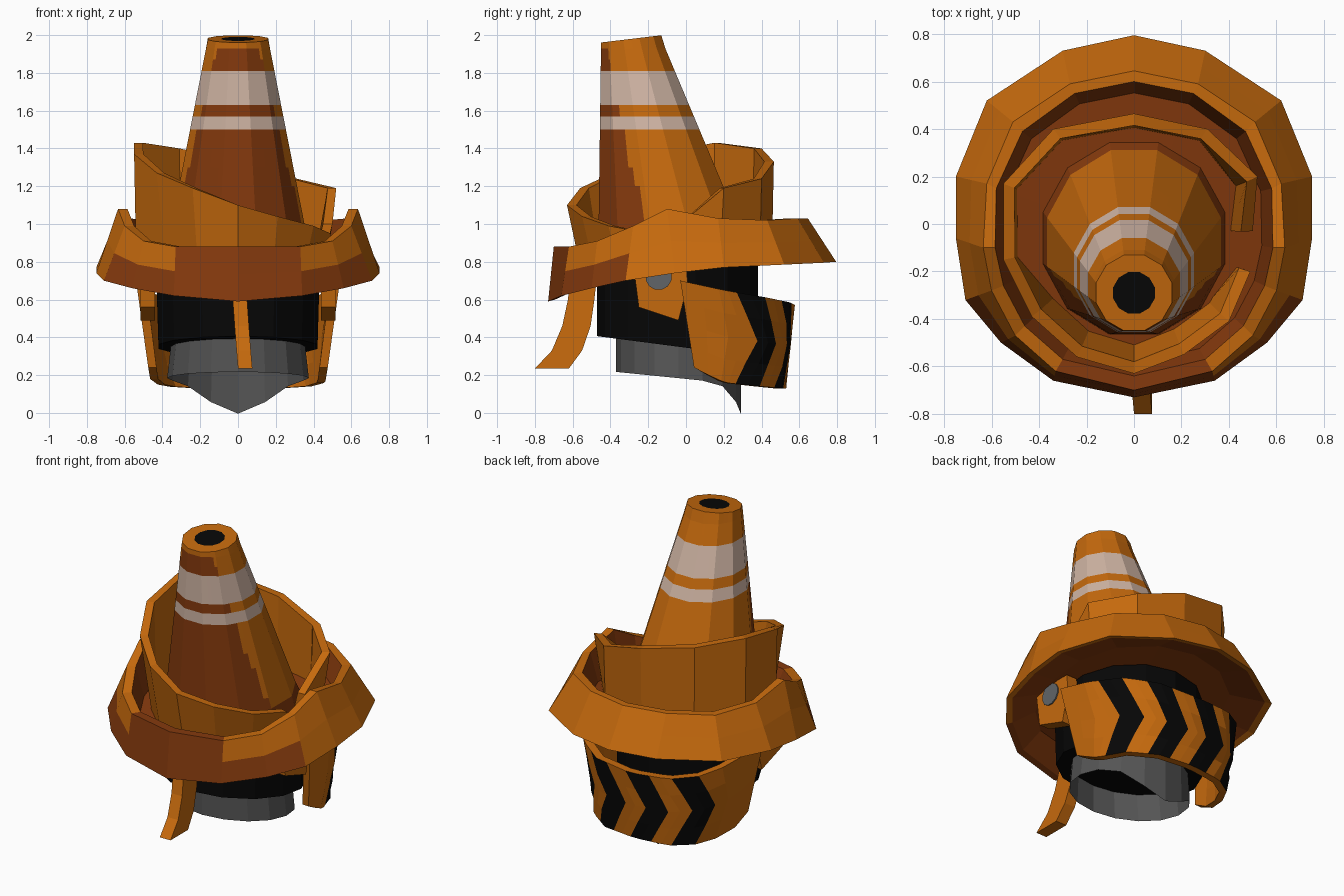
import bpy, bmesh, math
from mathutils import Vector

if "Cube" in bpy.data.objects:
    bpy.data.objects.remove(bpy.data.objects["Cube"])

# Colours
def material(name, rgb):
    m = bpy.data.materials.new(name)
    m.diffuse_color = (*rgb, 1)
    m.use_nodes = True
    m.node_tree.nodes["Principled BSDF"].inputs["Base Color"].default_value = m.diffuse_color
    return m

MATS = [material("orange", (0.56, 0.142, 0.004)),
        material("burnt orange", (0.235, 0.042, 0.004)),
        material("off white", (0.63, 0.46, 0.37)),
        material("black", (0.002, 0.002, 0.002)),
        material("dark grey", (0.09, 0.09, 0.09)),
        material("hinge grey", (0.12, 0.13, 0.14))]
ORANGE, RED, WHITE, BLACK, GREY, HINGE = range(6)


def loft(name, rings, rule, closed=False, caps=(None, None)):
    """Skin equal-length closed rings; rule(i, j, centre) gives the colour."""
    bm = bmesh.new()
    vs = [[bm.verts.new(p) for p in r] for r in rings]
    n, k = len(rings), len(rings[0])
    for i in range(n if closed else n - 1):
        a, b = vs[i], vs[(i + 1) % n]
        for j in range(k):
            f = bm.faces.new((a[j], a[(j + 1) % k], b[(j + 1) % k], b[j]))
            f.material_index = rule(i, j, f.calc_center_median())
    for ring, mat in zip((vs[0], vs[-1]), caps):
        if mat is not None:
            bm.faces.new(ring).material_index = mat
    bmesh.ops.recalc_face_normals(bm, faces=bm.faces)
    me = bpy.data.meshes.new(name)
    bm.to_mesh(me)
    bm.free()
    for m in MATS:
        me.materials.append(m)
    ob = bpy.data.objects.new(name, me)
    bpy.context.collection.objects.link(ob)
    return ob


def mirrored(name, rings, rule, caps):
    for side, s in (("right", 1), ("left", -1)):
        loft(side + "_" + name, [[(s * x, y, z) for x, y, z in r] for r in rings], rule, caps=caps)


def ngon(n, rx, ry, cy, sub=1, turn=0.5):
    """n-sided outline in xy, each side split into sub pieces."""
    pts = [Vector((rx * math.cos(2 * math.pi * (i + turn) / n),
                   cy + ry * math.sin(2 * math.pi * (i + turn) / n))) for i in range(n)]
    return [pts[i].lerp(pts[(i + 1) % n], s / sub) for i in range(n) for s in range(sub)]


def floor_z(y):
    return 0.83 + 0.12 * y


# Traffic cone crown: leaning, with two pale stripes and a darker front
def cone_y(z):
    return -0.05 - 0.24 * (z - 0.8) / 1.18

def cone_ring(z):
    t = (z - 0.8) / 1.18
    return ngon(12, 0.405 - 0.24 * t, 0.43 - 0.265 * t, cone_y(z), 6)

levels = [0.83, 0.93, 1.0, 1.1, 1.2, 1.3, 1.4, 1.5, 1.57, 1.63, 1.81, 1.87, 1.93]
rings = [[(p.x, p.y, z if i else floor_z(p.y) - 0.01) for p in cone_ring(z)]
         for i, z in enumerate(levels)]
top = cone_ring(1.98)
for scale in (1, 0.55):
    rings.append([(p.x * scale, -0.29 + (p.y + 0.29) * scale,
                   1.98 + 0.12 * scale * (p.y + 0.29)) for p in top])

def cone_colour(i, j, c):
    if i >= len(levels) - 1:
        return ORANGE
    if levels[i] in (1.5, 1.63):
        return WHITE
    if i == 0:
        return RED
    off = abs(math.degrees(math.atan2(c.x, cone_y(c.z) - c.y)))
    return RED if off < 72 - 34 * (c.z - 1.0) else ORANGE

loft("cone_crown", rings, cone_colour, caps=(None, BLACK))

# Brim: outer bottom, outer top and inner top corners from front to back
HALF = [((0, -.73, .59), (0, -.70, .88), (0, -.64, .88)),
        ((.34, -.66, .62), (.33, -.62, .88), (.30, -.57, .88)),
        ((.56, -.50, .66), (.50, -.47, .91), (.46, -.43, .91)),
        ((.71, -.32, .70), (.60, -.28, .99), (.55, -.26, .99)),
        ((.75, -.06, .74), (.635, -.10, 1.08), (.585, -.10, 1.08)),
        ((.75, .20, .77), (.62, .17, 1.03), (.58, .15, 1.03)),
        ((.62, .52, .785), (.51, .43, 1.02), (.47, .39, 1.02)),
        ((.30, .73, .795), (.27, .59, 1.03), (.25, .55, 1.03)),
        ((0, .795, .80), (0, .645, 1.03), (0, .60, 1.03))]
FULL = HALF + [tuple((-x, y, z) for x, y, z in s) for s in HALF[-2:0:-1]]

def brim_section(s):
    bot, out, inn = map(Vector, s)
    mid = bot.lerp(out, 0.5)
    fl = Vector((inn.x * 0.92, inn.y * 0.92, floor_z(inn.y)))
    hub = Vector((inn.x * 0.3, inn.y * 0.3 - 0.05, floor_z(inn.y * 0.3)))
    dn = Vector((0, 0, -0.03))
    lip = Vector((bot.x * 0.95, bot.y * 0.95, bot.z + 0.01))
    return [bot, mid, out, inn, fl, hub, hub + dn, fl + dn, lip]

def brim_colour(i, j, c):
    if j == 0:
        return RED if c.y < -0.36 else ORANGE
    if j == 1:
        return RED if c.y < -0.56 else ORANGE
    return ORANGE if j in (2, 8) and c.y > -0.56 else RED

loft("brim", [brim_section(s) for s in FULL], brim_colour, closed=True)

# Rising spiral band round the cone: x, y and top height
SPIRAL = [(.49, -.20, .95), (.40, -.41, .99), (.21, -.55, 1.04), (0, -.63, 1.10),
          (-.24, -.56, 1.19), (-.43, -.39, 1.27), (-.55, -.15, 1.37), (-.55, .17, 1.43),
          (-.34, .40, 1.40), (0, .465, 1.33), (.31, .40, 1.24), (.52, .20, 1.19), (.50, -.03, 1.0)]
rings = []
for i, (x, y, z) in enumerate(SPIRAL):
    flare = 0.88 if y < -0.3 else 0.91 if i > 10 else 0.98
    d = Vector((x, y + 0.05)).normalized() * 0.05
    zb = floor_z(y) - 0.01
    rings.append([(x * flare, y * flare, zb), (x, y, z), (x - d.x, y - d.y, z),
                  (x * flare - d.x, y * flare - d.y, zb)])
loft("spiral_band", rings, lambda i, j, c: ORANGE, caps=(ORANGE, ORANGE))

# Black head shell under the brim
outline = ngon(14, 0.445, 0.425, -0.045)
loft("head_shell", [[(p.x * 0.97, p.y, 0.345 - 0.13 * p.y) for p in outline],
                    [(p.x, p.y, floor_z(p.y) - 0.04) for p in outline]],
     lambda i, j, c: BLACK, caps=(BLACK, BLACK))

# Open neck tube, dipping to a point at the back
rings = []
for k, (rx, ry) in enumerate(((0.35, 0.33), (0.375, 0.33))):
    ring = []
    for p in ngon(16, rx, ry, -0.04, turn=0):
        s = (p.y + 0.04) / ry
        z = 0.18 - 0.1 * p.y - 0.155 * max(0, s) ** 6
        ring.append((p.x, p.y, z if k else 0.40 - 0.13 * p.y))
    rings.append(ring)
loft("neck_tube", rings, lambda i, j, c: GREY)

# Chevron guard round the back: x, y, top height, bottom height from the middle out
PATH = [(0, .58, .57, .13), (.26, .55, .585, .13), (.44, .43, .61, .14),
        (.525, .20, .65, .16), (.54, -.03, .70, .24)]
LENGTHS = [0]
for a, b in zip(PATH, PATH[1:]):
    LENGTHS.append(LENGTHS[-1] + math.dist(a[:2], b[:2]))
END = LENGTHS[-1]

def on_guard(t, v, inset):
    d = min(abs(t), END)
    i = max(k for k in range(len(PATH) - 1) if LENGTHS[k] <= d)
    f = (d - LENGTHS[i]) / (LENGTHS[i + 1] - LENGTHS[i])
    x, y, zt, zb = (a + (b - a) * f for a, b in zip(PATH[i], PATH[i + 1]))
    k = 1 - inset / math.hypot(x, y)
    slant = 0.07 * (1 - v) * (d / END) ** 4
    return (math.copysign(x, t) * k * (0.88 + 0.12 * v), y * k * (0.92 + 0.08 * v) + slant,
            zb + (zt - zb) * v)

# Columns: position along the guard, slant of its stripe edge, colour after it
columns = [(END, 0, ORANGE), (0.83, 0.01, ORANGE), (0.70, 0.05, ORANGE), (0.60, 0.10, ORANGE)]
for k in range(4):
    tip = 0.36 - 0.31 * k
    columns += [(tip + 0.16, 0.13, BLACK), (tip + 0.08, 0.13, BLACK), (tip, 0.13, ORANGE)]
    if k < 3:
        columns.append((tip - 0.075, 0.13, ORANGE))
columns += [(-0.67, 0.07, ORANGE), (-0.79, 0.01, ORANGE), (-END, 0, ORANGE)]
rows = [0, 0.25, 0.5, 0.75, 1]
rings = []
for t, shear, _ in columns:
    ring = [on_guard(t + shear * abs(2 * v - 1), v, 0) for v in rows]
    rings.append(ring + [on_guard(t + shear * abs(2 * v - 1), v, 0.05) for v in rows[::-1]])
loft("chevron_guard", rings, lambda i, j, c: columns[i][2] if j < 4 else ORANGE,
     caps=(ORANGE, ORANGE))

# Guard hinge tabs and their round pins
TAB = [(-.28, .79), (-.25, .56), (-.04, .49), (0.01, .68), (0, .79)]
mirrored("hinge_tab", [[(x, y, z) for y, z in TAB] for x in (0.44, 0.515)],
         lambda i, j, c: ORANGE, (ORANGE, ORANGE))
PIN = ngon(12, 0.07, 0.07, 0.72)
mirrored("hinge_pin", [[(x, -0.145 + p.x, p.y) for p in PIN] for x in (0.50, 0.523)],
         lambda i, j, c: HINGE, (HINGE, HINGE))

# Curved strap hanging at the front: front y, rear y, height, centre x
STRAP = [(-.61, -.47, .74, .005), (-.625, -.485, .60, .01), (-.655, -.505, .46, .02),
         (-.71, -.55, .33, .03), (-.80, -.62, .235, .038)]
loft("front_strap", [[(x - .038, a, z), (x + .038, a, z), (x + .038, b, z), (x - .038, b, z)]
                     for a, b, z, x in STRAP], lambda i, j, c: ORANGE, caps=(ORANGE, ORANGE))
